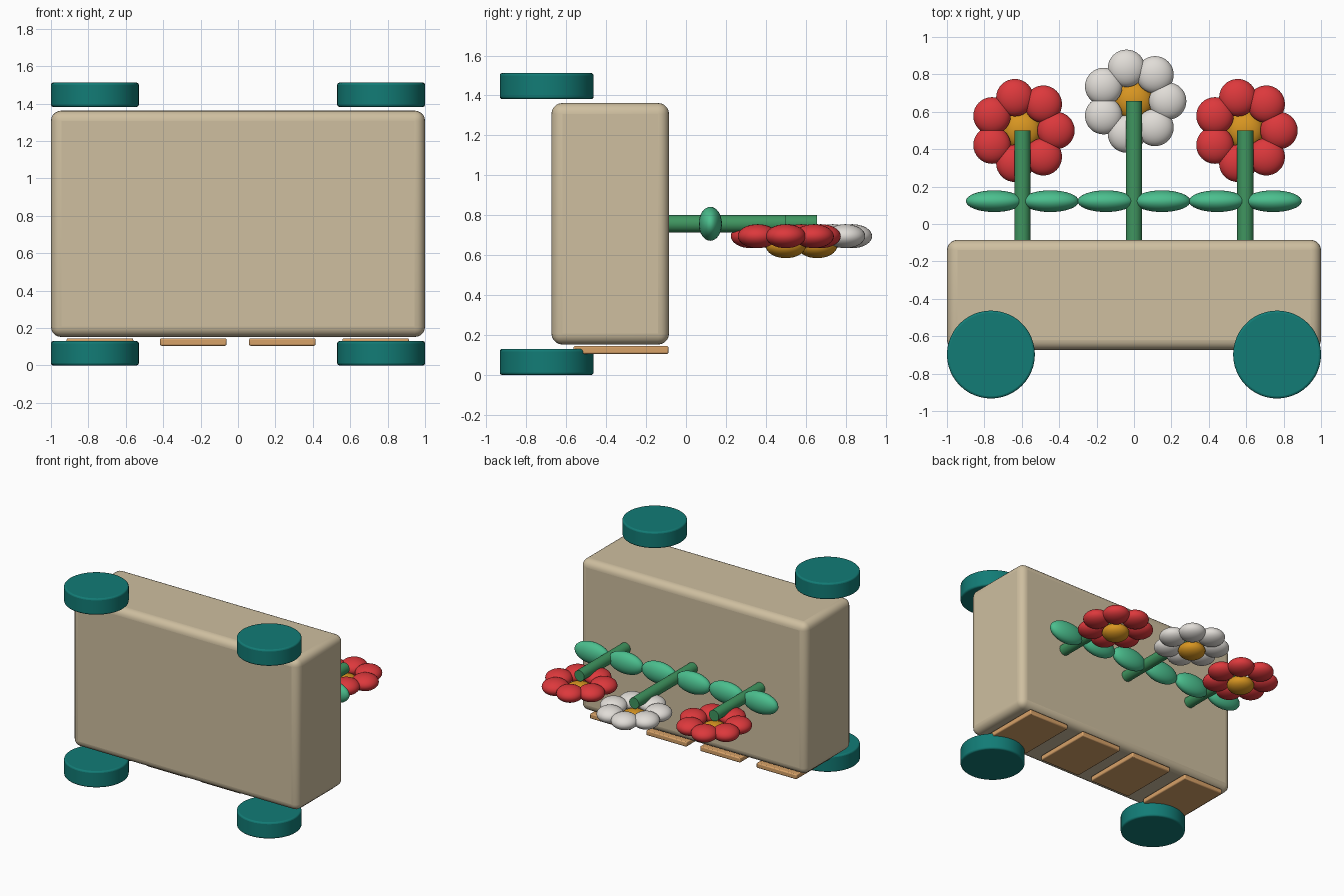
import bpy, math
from math import pi, sin, cos

if "Cube" in bpy.data.objects:
    bpy.data.objects.remove(bpy.data.objects["Cube"])


def mat(name, rgb):
    m = bpy.data.materials.new(name)
    m.diffuse_color = (*rgb, 1)
    m.use_nodes = True
    m.node_tree.nodes["Principled BSDF"].inputs["Base Color"].default_value = m.diffuse_color
    return m


TAN = mat("tan", (0.62, 0.52, 0.35))
TEAL = mat("teal", (0.006, 0.20, 0.18))
RED = mat("red", (0.72, 0.04, 0.045))
WHITE = mat("white", (0.75, 0.72, 0.68))
ORANGE = mat("orange", (0.68, 0.30, 0.015))
STEM = mat("stem green", (0.05, 0.30, 0.115))
LEAF = mat("leaf green", (0.07, 0.52, 0.27))
WOOD = mat("wood", (0.68, 0.36, 0.14))


def finish(name, m, bevel=0, segments=3):
    o = bpy.context.object
    o.name = name
    o.data.materials.append(m)
    bpy.ops.object.transform_apply(location=False, rotation=True, scale=True)
    if bevel:
        b = o.modifiers.new("bevel", 'BEVEL')
        b.width, b.segments = bevel, segments
        b.limit_method = 'ANGLE'
    bpy.ops.object.shade_smooth_by_angle(angle=math.radians(40))
    return o


def box(name, m, lo, hi, bevel, segments=3):
    bpy.ops.mesh.primitive_cube_add(size=1, location=[(a + b) / 2 for a, b in zip(lo, hi)])
    bpy.context.object.scale = [b - a for a, b in zip(lo, hi)]
    return finish(name, m, bevel, segments)


def ellipsoid(name, m, loc, radii):
    bpy.ops.mesh.primitive_uv_sphere_add(segments=32, ring_count=16, radius=1, location=loc)
    bpy.context.object.scale = radii
    return finish(name, m)


def cylinder(name, m, loc, r, depth, rot=(0, 0, 0), bevel=0):
    bpy.ops.mesh.primitive_cylinder_add(vertices=48, radius=r, depth=depth, location=loc, rotation=rot)
    return finish(name, m, bevel)


# Body
box("body", TAN, (-1, -0.674, 0.152), (1, -0.085, 1.362), 0.055, 5)

# Round feet, two below and two above
for x in (-0.765, 0.765):
    for z in (0.065, 1.447):
        cylinder("wheel", TEAL, (x, -0.698, z), 0.235, 0.13, bevel=0.012)

# Thin wooden panels under the body
for x in (-0.738, -0.239, 0.237, 0.736):
    box("panel", WOOD, (x - 0.178, -0.563, 0.105), (x + 0.178, -0.088, 0.145), 0.008, 2)

# Flowers: stem, two leaves, seven petals and a centre
for x, y, colour in ((-0.597, 0.5, RED), (0, 0.657, WHITE), (0.595, 0.5, RED)):
    cylinder("stem", STEM, (x, (y - 0.1) / 2, 0.757), 0.043, y + 0.1, (pi / 2, 0, 0))
    for s in (-1, 1):
        ellipsoid("leaf", LEAF, (x + s * 0.15, 0.122, 0.757), (0.152, 0.058, 0.085))
    for i in range(7):
        a = i * 2 * pi / 7
        ellipsoid("petal", colour, (x + 0.18 * cos(a), y + 0.18 * sin(a), 0.695), (0.1, 0.1, 0.06))
    ellipsoid("flower_centre", ORANGE, (x, y, 0.645), (0.1, 0.1, 0.06))
